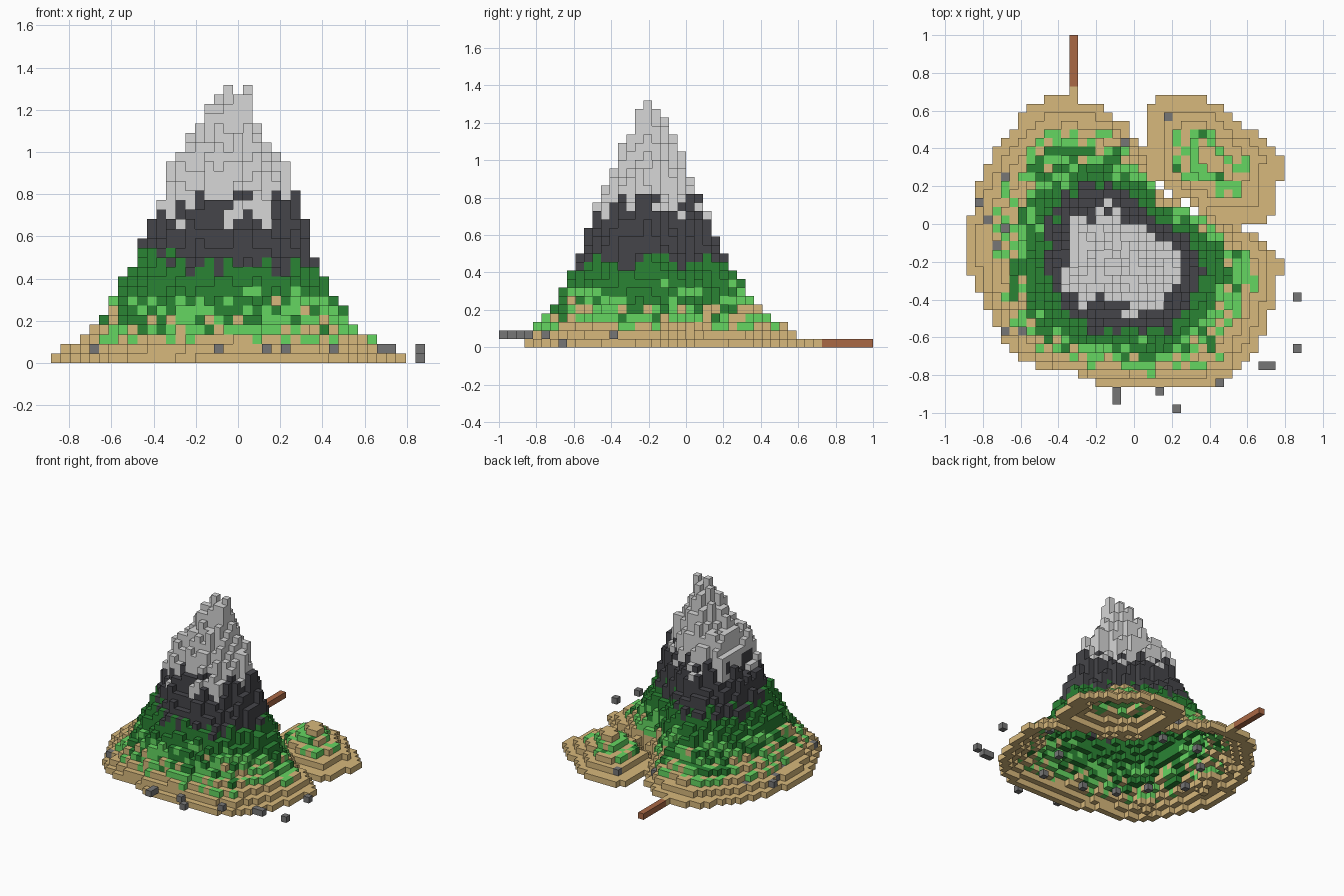
import bpy, bmesh, math, random
from mathutils import Vector

if "Cube" in bpy.data.objects:
    bpy.data.objects.remove(bpy.data.objects["Cube"])

rng = random.Random(4)
CELL = 1 / 22
NX, NY = 39, 44
ORIGIN = Vector((-NX * CELL / 2, -1, 0))


def make_material(name, red, green, blue):
    mat = bpy.data.materials.new(name)
    mat.use_nodes = True
    mat.diffuse_color = (red, green, blue, 1)
    mat.node_tree.nodes["Principled BSDF"].inputs["Base Color"].default_value = (red, green, blue, 1)
    return mat


MATERIALS = [
    make_material("sand", .68, .48, .2),
    make_material("light_grass", .13, .67, .12),
    make_material("forest", .023, .23, .034),
    make_material("dark_rock", .06, .06, .068),
    make_material("pale_rock", .68, .68, .68),
    make_material("pebble_grey", .18, .18, .18),
    make_material("timber", .4, .14, .06),
]
SAND, GRASS, FOREST, DARK, PALE, PEBBLE, TIMBER = range(len(MATERIALS))

# Contour radii in hundredths, counter-clockwise from +x; keys are heights in cells
MOUNTAIN_CENTRE = (-.08, -.2)
CONTOURS = {
    0: (86, 60, 48, 48, 76, 97, 88, 83, 80, 73, 74, 64, 66, 72, 86, 85),
    4: (60, 50, 38, 40, 55, 61, 63, 60, 57, 57, 56, 52, 51, 55, 62, 63),
    9: (46, 39, 30, 33, 40, 46, 48, 44, 43, 43, 42, 40, 39, 41, 45, 46),
    16: (37, 27, 24, 25, 27, 30, 36, 30, 28, 30, 29, 24, 24, 29, 30, 34),
    19: (32, 23, 19, 20, 21, 24, 31, 27, 25, 26, 25, 20, 19, 23, 24, 29),
    23: (23, 19, 15, 15, 15, 14, 14, 13, 12, 11, 11, 11, 12, 13, 16, 20),
    27: (15, 10, 7, 6, 5, 4, 4, 3, 3, 3, 3, 4, 4, 6, 8, 11),
}
ISLET_CENTRE = (.4, .34)
ISLET = (39, 30, 25, 25, 32, 37, 44, 36, 34, 33, 28, 32, 34, 36, 45, 38)

# Loose pebbles around the shore
SHORE = ((-.69, .26), (-.82, .12), (-.78, .03), (-.7, -.01), (-.74, -.12), (-.69, -.56),
         (-.6, -.56), (-.1, -.88), (-.1, -.93), (.13, -.88), (.22, -.97), (.45, -.84),
         (.66, -.75), (.71, -.75), (.86, -.38), (.17, .57), (-.04, .44))


def polar(x, y, centre):
    dx, dy = x - centre[0], y - centre[1]
    return math.hypot(dx, dy), math.atan2(dy, dx) % math.tau


def radius_at(radii, angle):
    turn = angle / math.tau * len(radii)
    i, t = int(turn) % len(radii), turn % 1
    return (radii[i] * (1 - t) + radii[(i + 1) % len(radii)] * t) / 100


def mountain_height(x, y):
    r, angle = polar(x, y, MOUNTAIN_CENTRE)
    levels = [(h, radius_at(radii, angle)) for h, radii in CONTOURS.items()]
    if r >= levels[0][1]:
        return 0
    for (h0, r0), (h1, r1) in zip(levels, levels[1:]):
        if r >= r1:
            return h0 + (h1 - h0) * (r0 - r) / (r0 - r1)
    return 27.5


def islet_height(x, y):
    r, angle = polar(x, y, ISLET_CENTRE)
    t = r / radius_at(ISLET, angle)
    return max(.1, 5.3 * (1 - t) - .4) if t < 1 else 0


def cell_at(x, y):
    return int((x - ORIGIN.x) / CELL), int((y - ORIGIN.y) / CELL)


# Height of every column of the terrain
heights, on_islet = {}, set()
gaps = {cell_at(*p) for p in ((.13, .21), (.17, .17), (.27, .12), (.31, .08))}
for i in range(NX):
    for j in range(NY):
        x, y = ORIGIN.x + (i + .5) * CELL, ORIGIN.y + (j + .5) * CELL
        main, islet = mountain_height(x, y), islet_height(x, y)
        if main > 4:
            main += rng.uniform(-1, 1) * min(1.4, main / 11)
        if islet > main:
            on_islet.add((i, j))
        height = min(28, math.ceil(max(main, islet)))
        if height > 0 and (i, j) not in gaps:
            heights[i, j] = height

# Twin summit blocks, the sand spit at the jetty, and ledges for the pebbles
for x in (-.045, .045):
    heights[cell_at(x, -.205)] = 29
heights[cell_at(-.32, .7)] = 1
for point in SHORE:
    if cell_at(*point) in heights:
        heights[cell_at(*point)] = 1


def terrain_colour(k, shift, islet):
    pick = rng.random()
    if k < 2:
        return SAND
    if islet:
        return SAND if k > 3 or pick < .55 else GRASS if pick < .93 else FOREST
    if k == 2:
        return SAND if pick < .6 else GRASS
    level = k + shift * k / 10
    if level < 4.2:
        return SAND if pick < .35 else GRASS if pick < .8 else FOREST
    if level < 6.6:
        return GRASS if pick < .3 else SAND if pick < .34 else FOREST
    if level < 9.8:
        return FOREST
    if level < 15.6:
        return DARK
    return DARK if k < 18 and pick < .08 else PALE


# Hollow shell: each column reaches down only to its lowest neighbour
STEPS = ((1, 0), (-1, 0), (0, 1), (0, -1))
terrain = {}
for (i, j), top in heights.items():
    low = min(heights.get((i + a, j + b), 0) for a, b in STEPS)
    shift = rng.uniform(-1.3, 1.3)
    for k in range(min(low, top - 1), top):
        terrain[i, j, k] = terrain_colour(k, shift, (i, j) in on_islet)

# Pebbles on the shore, and a few inside the hollow
pebbles = {(*cell_at(*point), 1): PEBBLE for point in SHORE}
pebbles[(*cell_at(.86, -.65), 0)] = PEBBLE
for n in range(12):
    angle = n * math.tau / 12
    reach = rng.uniform(.5, .8) * radius_at(CONTOURS[0], angle)
    spot = cell_at(MOUNTAIN_CENTRE[0] + reach * math.cos(angle),
                   MOUNTAIN_CENTRE[1] + reach * math.sin(angle))
    if heights.get(spot, 0) > 2:
        pebbles[(*spot, 1)] = PEBBLE
for cell in pebbles:
    terrain.pop(cell, None)

# Jetty running off the back
dock = cell_at(-.32, .75)
jetty = {(dock[0], j, 0): TIMBER for j in range(dock[1], NY)}


def build_blocks(name, blocks):
    """Mesh the exposed faces of a set of coloured cells."""
    bm = bmesh.new()
    corners = {}

    def corner(p):
        if p not in corners:
            corners[p] = bm.verts.new(ORIGIN + Vector(p) * CELL)
        return corners[p]

    for cell, colour in blocks.items():
        for axis in range(3):
            u, v = (axis + 1) % 3, (axis + 2) % 3
            for side in (0, 1):
                beside = list(cell)
                beside[axis] += 2 * side - 1
                if tuple(beside) in blocks:
                    continue
                ring = []
                for du, dv in ((0, 0), (1, 0), (1, 1), (0, 1)):
                    p = list(cell)
                    p[axis] += side
                    p[u] += du
                    p[v] += dv
                    ring.append(corner(tuple(p)))
                face = bm.faces.new(ring if side else ring[::-1])
                face.material_index = colour
    mesh = bpy.data.meshes.new(name)
    bm.to_mesh(mesh)
    bm.free()
    for mat in MATERIALS:
        mesh.materials.append(mat)
    bpy.context.collection.objects.link(bpy.data.objects.new(name, mesh))


build_blocks("island_terrain", terrain)
build_blocks("pebbles", pebbles)
build_blocks("jetty", jetty)
